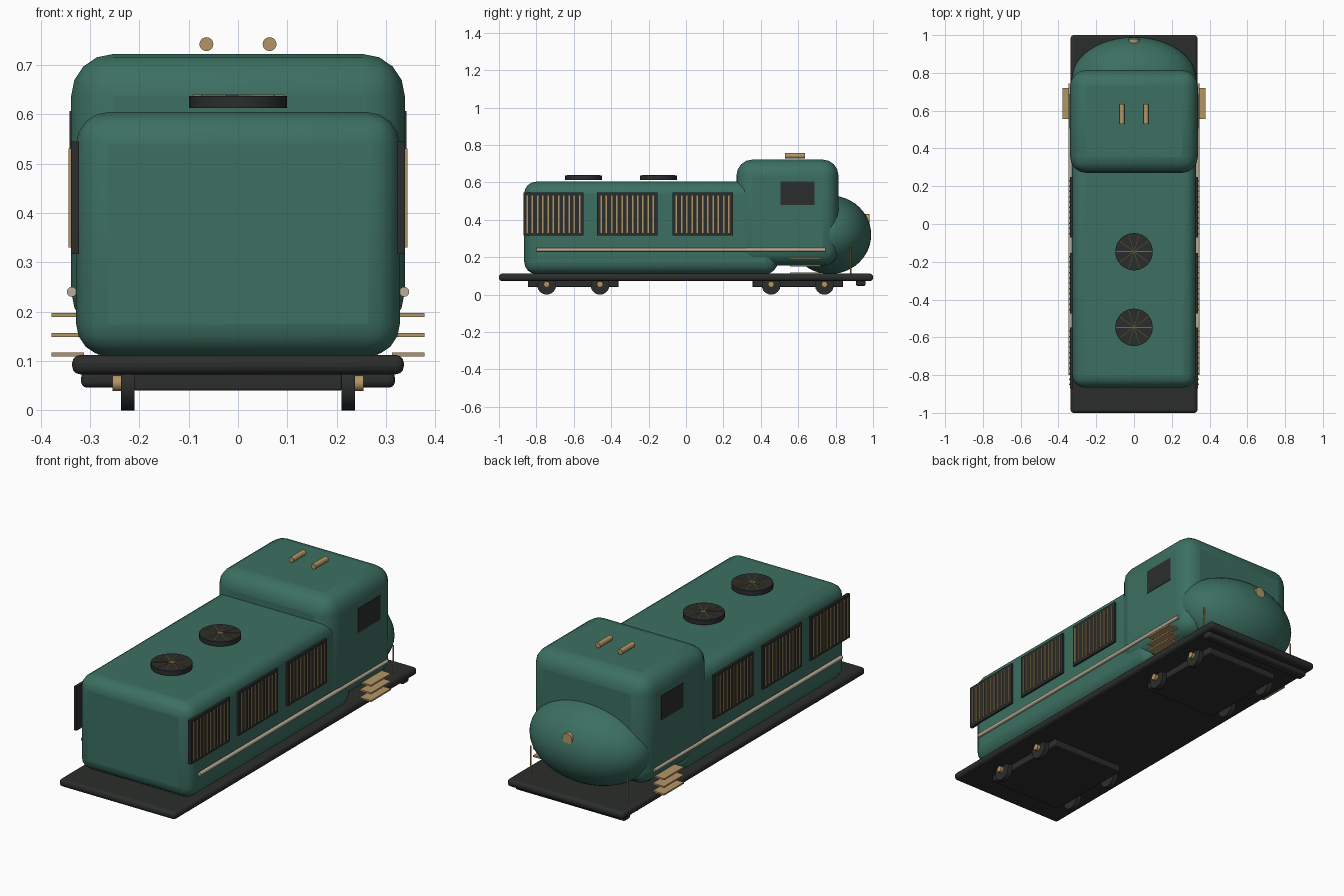
import bpy, math
from mathutils import Matrix, Vector

if "Cube" in bpy.data.objects:
    bpy.data.objects.remove(bpy.data.objects["Cube"])


def material(name, rgb):
    m = bpy.data.materials.new(name)
    m.diffuse_color = (*rgb, 1)
    m.use_nodes = True
    m.node_tree.nodes["Principled BSDF"].inputs["Base Color"].default_value = m.diffuse_color
    return m


GREEN = material("green_paint", (0.045, 0.16, 0.12))
DARK = material("dark_metal", (0.024, 0.027, 0.025))
BRASS = material("brass", (0.45, 0.30, 0.13))
RAIL = material("rail_metal", (0.50, 0.42, 0.32))


def finish(name, mat, angle=40):
    o = bpy.context.object
    o.name = name
    o.data.materials.append(mat)
    bpy.ops.object.transform_apply(location=False, rotation=True, scale=True)
    bpy.ops.object.shade_smooth_by_angle(angle=math.radians(angle))
    return o


def box(name, x, y, z, mat, bevel=0, segments=3):
    """Box from (min, max) ranges on each axis, optionally with rounded edges."""
    r = (x, y, z)
    bpy.ops.mesh.primitive_cube_add(size=1, location=[(a + b) / 2 for a, b in r])
    bpy.context.object.scale = [b - a for a, b in r]
    o = finish(name, mat)
    if bevel:
        m = o.modifiers.new("round_edges", 'BEVEL')
        m.width, m.segments = bevel, segments
    return o


def rod(name, a, b, radius, mat, sides=24):
    """Cylinder running from point a to point b."""
    a, b = Vector(a), Vector(b)
    d = b - a
    bpy.ops.mesh.primitive_cylinder_add(vertices=sides, radius=radius, depth=d.length,
                                        location=(a + b) / 2,
                                        rotation=d.to_track_quat('Z', 'Y').to_euler())
    return finish(name, mat)


def side_box(name, s, x, y, z, mat):
    return box(name, sorted((s * x[0], s * x[1])), y, z, mat)


# Deck, hood, cab
box("deck", (-.336, .336), (-1, 1), (.073, .112), DARK, .016)
box("hood", (-.328, .328), (-.865, .49), (.11, .604), GREEN, .065, 4)
box("cab", (-.338, .338), (.27, .815), (.155, .722), GREEN, .085, 4)

# Rounded nose with headlight
bpy.ops.mesh.primitive_uv_sphere_add(segments=48, ring_count=24, radius=1, location=(0, .77, .32))
bpy.context.object.scale = (.33, .22, .21)
finish("nose", GREEN)
rod("headlight", (0, .94, .402), (0, .98, .402), .028, BRASS)

# Roof fans with spokes
for y in (-.147, -.547):
    rod("roof_fan", (0, y, .613), (0, y, .637), .099, DARK, 32)
    for i in range(5):
        a = math.pi * i / 5
        dx, dy = .092 * math.cos(a), .092 * math.sin(a)
        rod("fan_spoke", (-dx, y - dy, .638), (dx, y + dy, .638), .002, BRASS, 6)

# Horns on the cab roof
for x in (-.064, .064):
    rod("horn", (x, .53, .742), (x, .635, .742), .014, BRASS)

for s in (-1, 1):
    # Side grilles with vertical slats
    for y0 in (-.87, -.475, -.072):
        side_box("grille_panel", s, (.322, .338), (y0, y0 + .322), (.317, .545), DARK)
        for i in range(11):
            yc = y0 + .021 + i * .028
            side_box("grille_slat", s, (.336, .343), (yc - .004, yc + .004), (.33, .53), BRASS)

    # Cab window, handrail, grab iron
    side_box("cab_window", s, (.33, .341), (.506, .688), (.48, .606), DARK)
    rod("handrail", (s * .337, -.80, .24), (s * .337, .745, .24), .01, RAIL, 16)
    rod("grab_iron", (s * .28, .88, .11), (s * .28, .88, .255), .004, BRASS, 8)

    # Cab steps
    for z in (.113, .153, .193):
        side_box("cab_step", s, (.312, .378), (.557, .72), (z - .004, z + .004), BRASS)

    # Wheels and hubs
    for y in (-.745, -.46, .455, .74):
        rod("wheel", (s * .21, y, .05), (s * .237, y, .05), .05, DARK, 32)
        rod("wheel_hub", (s * .23, y, .055), (s * .254, y, .055), .016, BRASS, 20)

# Truck frames and front bumper bar
for y in (-.6025, .5975):
    box("truck_frame", (-.211, .211), (y - .242, y + .242), (.04, .08), DARK, .004, 2)
box("bumper_bar", (-.318, .318), (.908, .96), (.046, .078), DARK, .012)
